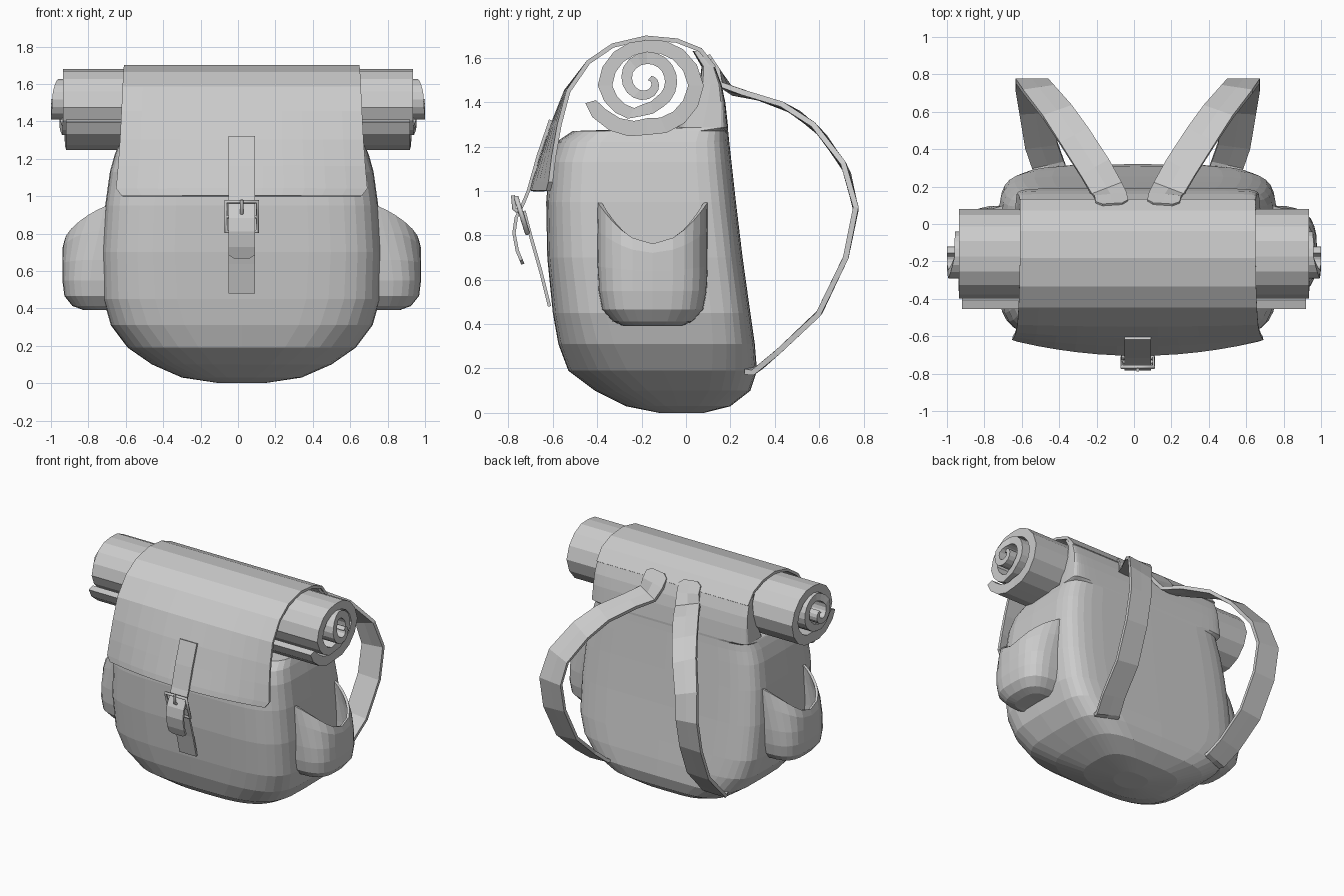
import bpy, bmesh
from math import sin, cos, pi, radians
from mathutils import Vector

if "Cube" in bpy.data.objects:
    bpy.data.objects.remove(bpy.data.objects["Cube"], do_unlink=True)

CX = 0.02  # the bag sits slightly off the roll's centre


def loft(name, rows, closed=False, thickness=0):
    """Skin rows of points; closed rows are capped, open ones get a thickness."""
    bm = bmesh.new()
    grid = [[bm.verts.new(p) for p in row] for row in rows]
    count = len(grid[0])
    for a, b in zip(grid, grid[1:]):
        for i in range(count if closed else count - 1):
            j = (i + 1) % count
            bm.faces.new((a[i], a[j], b[j], b[i]))
    if closed:
        bm.faces.new(grid[0])
        bm.faces.new(grid[-1])
    bmesh.ops.recalc_face_normals(bm, faces=bm.faces)
    mesh = bpy.data.meshes.new(name)
    bm.to_mesh(mesh)
    bm.free()
    obj = bpy.data.objects.new(name, mesh)
    bpy.context.collection.objects.link(obj)
    if thickness:
        mod = obj.modifiers.new("Thickness", "SOLIDIFY")
        mod.thickness = thickness
        mod.offset = 0
    return obj


def ribbon(name, path, width, thickness, round_start=False, round_end=False):
    """Flat strap along a path, facing outward in the y-z plane."""
    pts = [Vector(p) for p in path]
    if round_start:
        pts.insert(1, pts[0].lerp(pts[1], 0.3))
    if round_end:
        pts.insert(-1, pts[-1].lerp(pts[-2], 0.3))
    rows = []
    last = len(pts) - 1
    for i, p in enumerate(pts):
        t = (pts[min(i + 1, last)] - pts[max(i - 1, 0)]).normalized()
        across = t.cross(Vector((0, -t.z, t.y))).normalized() * width / 2
        if (i == 0 and round_start) or (i == last and round_end):
            across *= 0.6
        rows.append([p - across, p, p + across])
    return loft(name, rows, thickness=thickness)


def wire(name, pts, radius, cyclic=False):
    curve = bpy.data.curves.new(name, "CURVE")
    curve.dimensions = "3D"
    curve.bevel_depth = radius
    curve.bevel_resolution = 1
    curve.use_fill_caps = True
    spline = curve.splines.new("POLY")
    spline.points.add(len(pts) - 1)
    for sp, p in zip(spline.points, pts):
        sp.co = (*p, 1)
    spline.use_cyclic_u = cyclic
    obj = bpy.data.objects.new(name, curve)
    bpy.context.collection.objects.link(obj)
    return obj


# Bag body with its raised back: height, half width, front, back, squareness
def body_ring(z, half, front, back, power, steps=36):
    mid, depth = (front + back) / 2, (back - front) / 2
    ring = []
    for i in range(steps):
        a = 2 * pi * i / steps
        c, s = cos(a), sin(a)
        e = 2 / (power * (1.5 if s > 0 else 1))
        ring.append((CX + half * abs(c) ** e * (1 if c > 0 else -1),
                     mid + depth * abs(s) ** e * (1 if s > 0 else -1), z))
    return ring


body = [(0, .12, -.12, .08, 2), (.03, .32, -.27, .2, 2.5), (.1, .48, -.41, .29, 3.1),
        (.19, .61, -.53, .32, 3.6), (.31, .70, -.575, .31, 4.2), (.45, .74, -.6, .29, 4.6),
        (.7, .745, -.625, .255, 4.8), (.95, .73, -.63, .225, 4.8), (1.13, .705, -.615, .205, 4.8),
        (1.22, .68, -.585, .195, 4.8), (1.27, .66, -.51, .19, 5), (1.285, .65, -.04, .19, 7),
        (1.4, .64, .02, .177, 8), (1.48, .635, .06, .16, 9), (1.56, .63, .07, .13, 9),
        (1.63, .62, .03, .06, 9)]
loft("bag_body", [body_ring(*r) for r in body], closed=True)

# Flap over the roll: depth, height, half width, how far the sides fall back
flap = [(.127, 1.555, .628, 0), (.065, 1.635, .63, 0), (-.04, 1.677, .63, 0),
        (-.18, 1.69, .63, 0), (-.33, 1.655, .633, 0), (-.44, 1.58, .637, 0),
        (-.54, 1.45, .643, .01), (-.6, 1.3, .65, .03), (-.645, 1.16, .66, .05),
        (-.685, 1.04, .67, .075), (-.695, 1.0, .64, .075)]
columns = [i / 6 for i in range(-6, 7)]
loft("flap", [[(CX + u * w, y + drop * u * u, z) for u in columns]
              for y, z, w, drop in flap], thickness=.02)

# Bedroll: angle, radius, thickness, half length, from loose edge to core
spiral = [(196, .265, .05, .92), (210, .25, .07, .92), (270, .185, .075, .92),
          (360, .22, .07, .935), (450, .175, .06, .935), (540, .19, .065, .935),
          (600, .145, .055, .94), (660, .11, .055, .955), (810, .105, .055, .96),
          (870, .1, .05, .99), (950, .075, .045, 1.0), (1040, .045, .04, 1.0),
          (1130, .015, .03, 1.0)]


def roll_section(angle, radius, thick, half):
    a = radians(angle)
    lift = .02 if angle > 600 else 0
    return [(x, -.175 + cos(a) * r, 1.475 + lift + sin(a) * r)
            for x, r in ((-half, radius - thick / 2), (-half, radius + thick / 2),
                         (half, radius + thick / 2), (half, radius - thick / 2))]


sections = []
for start, end in zip(spiral, spiral[1:]):
    n = max(1, round((end[0] - start[0]) / 20))
    for k in range(n):
        sections.append(roll_section(*[p + (q - p) * k / n for p, q in zip(start, end)]))
sections.append(roll_section(*spiral[-1]))
loft("bedroll", sections, closed=True)

# Side pockets (height, dip of the rim, bulge, half depth, bulge softness)
pocket = [(.95, .19, .225, .24, 1.7), (.82, .1, .235, .24, 1.1), (.66, .02, .235, .24, .7),
          (.55, 0, .235, .235, .6), (.47, 0, .225, .22, .6), (.42, 0, .185, .175, .6),
          (.40, 0, .13, .13, .6), (.405, 0, 0, .1, .6)]
# Shoulder straps, from the top of the back down to its lower corners
strap_path = [(.135, .1, 1.605), (.145, .15, 1.53), (.165, .185, 1.46), (.23, .3, 1.43),
              (.34, .47, 1.37), (.43, .6, 1.27), (.53, .72, 1.1), (.565, .765, .92),
              (.565, .72, .7), (.545, .6, .45), (.515, .42, .28), (.48, .32, .195), (.47, .29, .19)]
arc = [i * pi / 14 for i in range(15)]
for side, label in ((1, "left"), (-1, "right")):
    rows = []
    for z, dip, bulge, half, soft in pocket:
        row = []
        for a in arc:
            across = abs(cos(a)) ** .65 * (1 if cos(a) > 0 else -1)
            row.append((CX + side * (.715 + bulge * abs(sin(a)) ** soft),
                        -.15 - half * across, z - dip * (1 - across * across)))
        rows.append(row)
    loft(label + "_side_pocket", rows, thickness=.018)
    ribbon(label + "_shoulder_strap", [(CX + side * x, y, z) for x, y, z in strap_path],
           .175, .025, round_start=True)

# Front closing straps
upper = [(-.61, 1.32), (-.665, 1.16), (-.71, 1.0), (-.735, .94), (-.765, .88),
         (-.775, .81), (-.76, .73), (-.735, .67)]
lower = [(-.615, .48), (-.655, .64), (-.695, .78), (-.73, .91)]
ribbon("upper_closing_strap", [(CX, y, z) for y, z in upper], .14, .015, round_end=True)
ribbon("lower_closing_strap", [(CX, y, z) for y, z in lower], .14, .015)

# Buckle frame, cross bar and prong
wire("buckle_frame", [(CX - .085, -.765, .97), (CX + .085, -.765, .97),
                      (CX + .085, -.715, .81), (CX - .085, -.715, .81)], .012, cyclic=True)
wire("buckle_bar", [(CX - .085, -.74, .89), (CX + .085, -.74, .89)], .01)
wire("buckle_prong", [(CX, -.735, .89), (CX, -.775, .92), (CX, -.78, .98)], .01)
